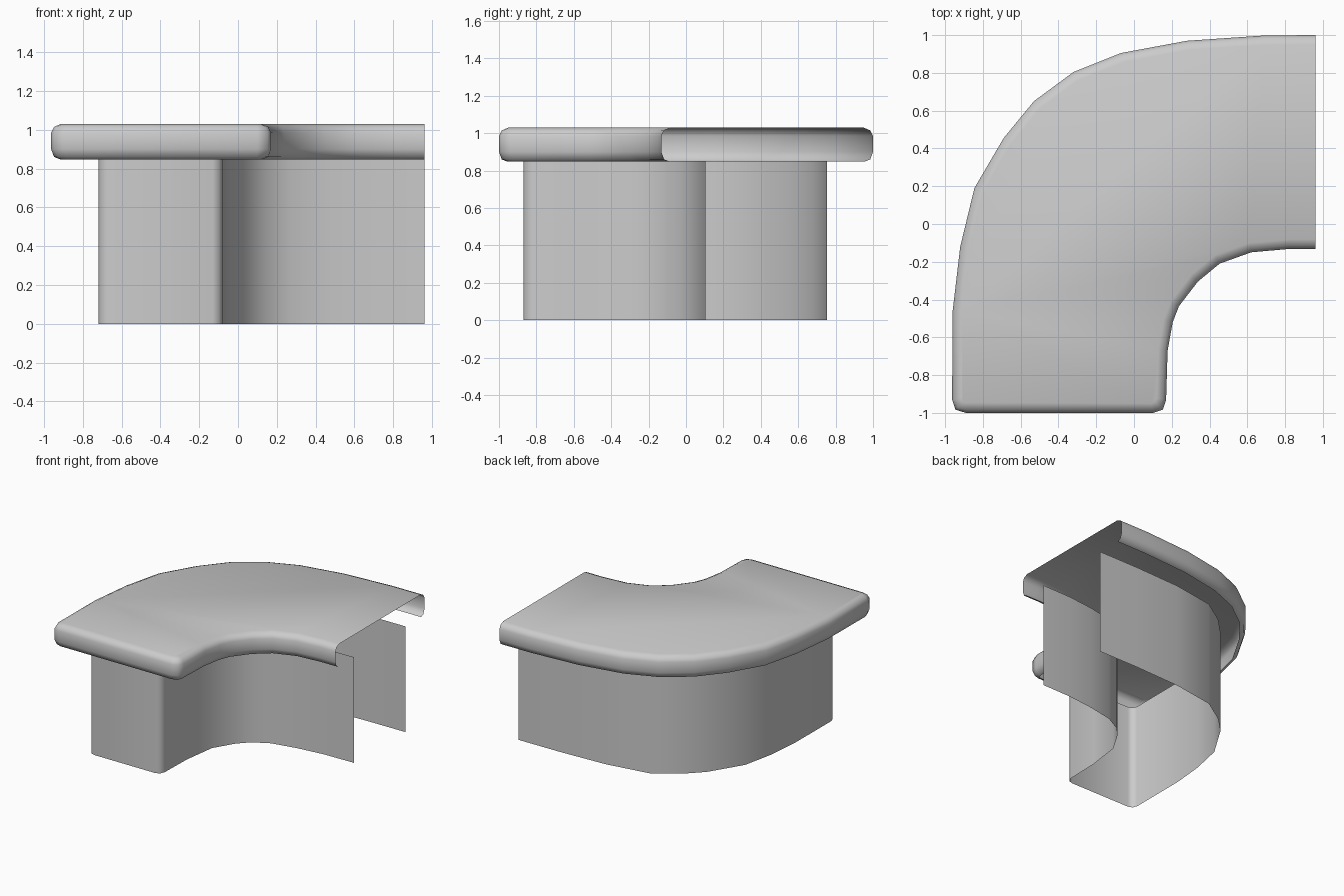
import bpy
from mathutils import Vector

if "Cube" in bpy.data.objects:
    bpy.data.objects.remove(bpy.data.objects["Cube"])

# Countertop plan outline, anticlockwise from the open right end
OUTER = [(.96, 1), (.69, .998), (.28, .97), (-.07, .905), (-.32, .805), (-.53, .65),
         (-.69, .455), (-.845, .19), (-.92, -.12), (-.96, -.46), (-.963, -.93)]
FRONT = [(-.945, -.983), (-.89, -1), (.10, -1), (.153, -.983)]
INNER = [(.17, -.93), (.178, -.67), (.205, -.52), (.238, -.435), (.338, -.305),
         (.453, -.21), (.62, -.15), (.82, -.132), (.96, -.132)]
# Base wall plan outline, same direction
WALL = [(.96, .755), (.6, .752), (.2, .735), (-.15, .68), (-.35, .55), (-.48, .42),
        (-.64, .16), (-.695, -.1), (-.718, -.35),
        (-.72, -.82), (-.705, -.857), (-.67, -.87), (-.13, -.87), (-.095, -.857),
        (-.08, -.82), (-.073, -.55), (-.036, -.28), (.06, -.12), (.14, -.035),
        (.27, .035), (.476, .075), (.7, .1), (.96, .105)]


def inset(path, d):
    """Offset an open path to its left with mitred joints, keeping the ends at the open side."""
    pts = [Vector(p) for p in path]
    normals = [Vector((a.y - b.y, b.x - a.x)).normalized() for a, b in zip(pts, pts[1:])]
    out = []
    for i, p in enumerate(pts):
        a, b = normals[max(i - 1, 0)], normals[min(i, len(normals) - 1)]
        m = (a + b).normalized()
        out.append(p + m * d / m.dot(a))
    out[0].x = out[-1].x = .96
    return out


def shell(name, rings, cap=False):
    """Skin stacked open rings of (path, z), optionally closing the top."""
    n = len(rings[0][0])
    verts = [(p[0], p[1], z) for path, z in rings for p in path]
    faces = [(r * n + j, r * n + j + 1, (r + 1) * n + j + 1, (r + 1) * n + j)
             for r in range(len(rings) - 1) for j in range(n - 1)]
    if cap:
        faces.append(tuple(range((len(rings) - 1) * n, len(rings) * n)))
    me = bpy.data.meshes.new(name)
    me.from_pydata(verts, [], faces)
    ob = bpy.data.objects.new(name, me)
    bpy.context.collection.objects.link(ob)
    bpy.context.view_layer.objects.active = ob
    ob.select_set(True)
    bpy.ops.object.shade_smooth_by_angle(angle=.9)
    ob.select_set(False)
    return ob


# Countertop: rounded lip, open underneath and at the right end
lip = [(.045, .848), (.015, .86), (0, .90), (0, .985), (.015, 1.015), (.05, 1.03)]
shell("countertop", [(inset(OUTER + FRONT + INNER, d), z) for d, z in lip], cap=True)

# Base wall: thin, open at the right end, top and bottom
shell("base_wall", [(WALL, 0), (WALL, .85)])
